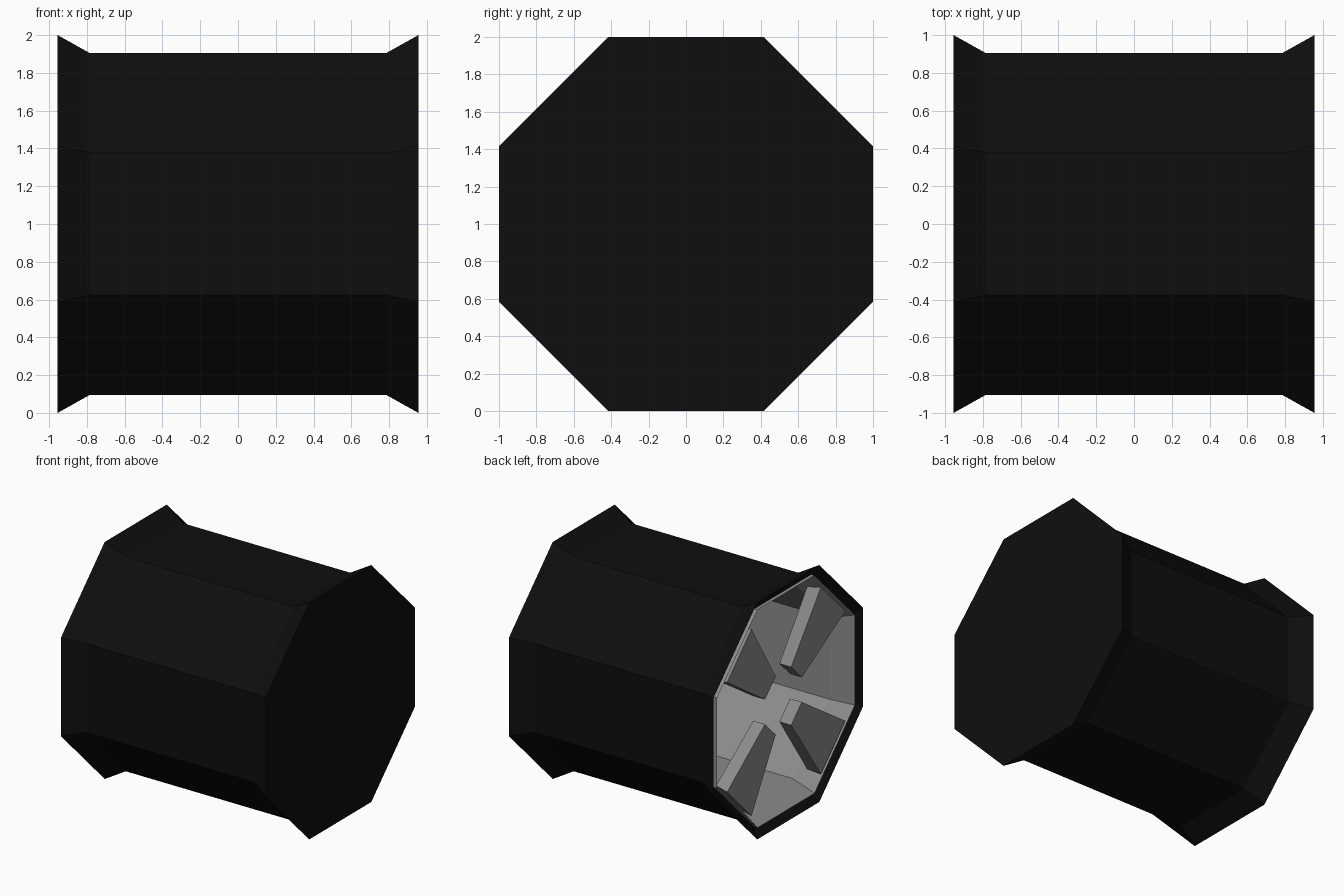
import bpy, bmesh, math
from mathutils import Matrix

if "Cube" in bpy.data.objects:
    bpy.data.objects.remove(bpy.data.objects["Cube"])


def material(name, value):
    m = bpy.data.materials.new(name)
    m.diffuse_color = (value, value, value, 1)
    m.use_nodes = True
    m.node_tree.nodes["Principled BSDF"].inputs["Base Color"].default_value = m.diffuse_color
    return m


BLACK = material("black rubber", 0.0045)
GREY = material("grey metal", 0.26)


def finish(name, bm, mat):
    mesh = bpy.data.meshes.new(name)
    bm.to_mesh(mesh)
    bm.free()
    mesh.materials.append(mat)
    ob = bpy.data.objects.new(name, mesh)
    ob.location = (0, 0, 1)
    bpy.context.collection.objects.link(ob)
    return ob


def octagon_shell(name, profile, mat, cap_first=False, cap_last=False):
    """Sweep (x, flat-to-centre distance) pairs into eight flat sides around x."""
    bm = bmesh.new()
    rings = []
    for x, apothem in profile:
        r = apothem / math.cos(math.pi / 8)
        angles = [math.pi / 8 + i * math.pi / 4 for i in range(8)]
        rings.append([bm.verts.new((x, r * math.cos(a), r * math.sin(a))) for a in angles])
    for a, b in zip(rings, rings[1:]):
        for i in range(8):
            j = (i + 1) % 8
            bm.faces.new((a[i], b[i], b[j], a[j]))
    if cap_first:
        bm.faces.new(rings[0])
    if cap_last:
        bm.faces.new(rings[-1][::-1])
    return finish(name, bm, mat)


# Tyre: flared ends, closed on +x, sunken edge on -x
octagon_shell("tyre", [(0.955, 1), (0.785, 0.905), (-0.785, 0.905),
                       (-0.955, 1), (-0.89, 0.90)], BLACK, cap_first=True)

# Rim: raised lip, short flare, then a deep hollow barrel
octagon_shell("rim_barrel", [(-0.89, 0.92), (-0.934, 0.92), (-0.76, 0.828),
                             (0.93, 0.828)], GREY, cap_last=True)


# Spokes: four diagonal blocks that widen towards the rim
def spoke(name, angle):
    bm = bmesh.new()
    bmesh.ops.create_cube(bm, size=2)
    for v in bm.verts:
        outer, front = v.co.y > 0, v.co.x < 0
        side = 1 if v.co.z > 0 else -1
        if outer:
            v.co = (-0.936 if front else -0.82, 0.885 if front else 0.86, side * 0.23)
        else:
            v.co = (-0.91 if front else -0.80, 0.247, side * 0.10)
    bm.transform(Matrix.Rotation(angle, 4, 'X'))
    bmesh.ops.recalc_face_normals(bm, faces=bm.faces)
    finish(name, bm, GREY)


for i in range(4):
    spoke(f"spoke_{i + 1}", math.pi / 4 + i * math.pi / 2)
